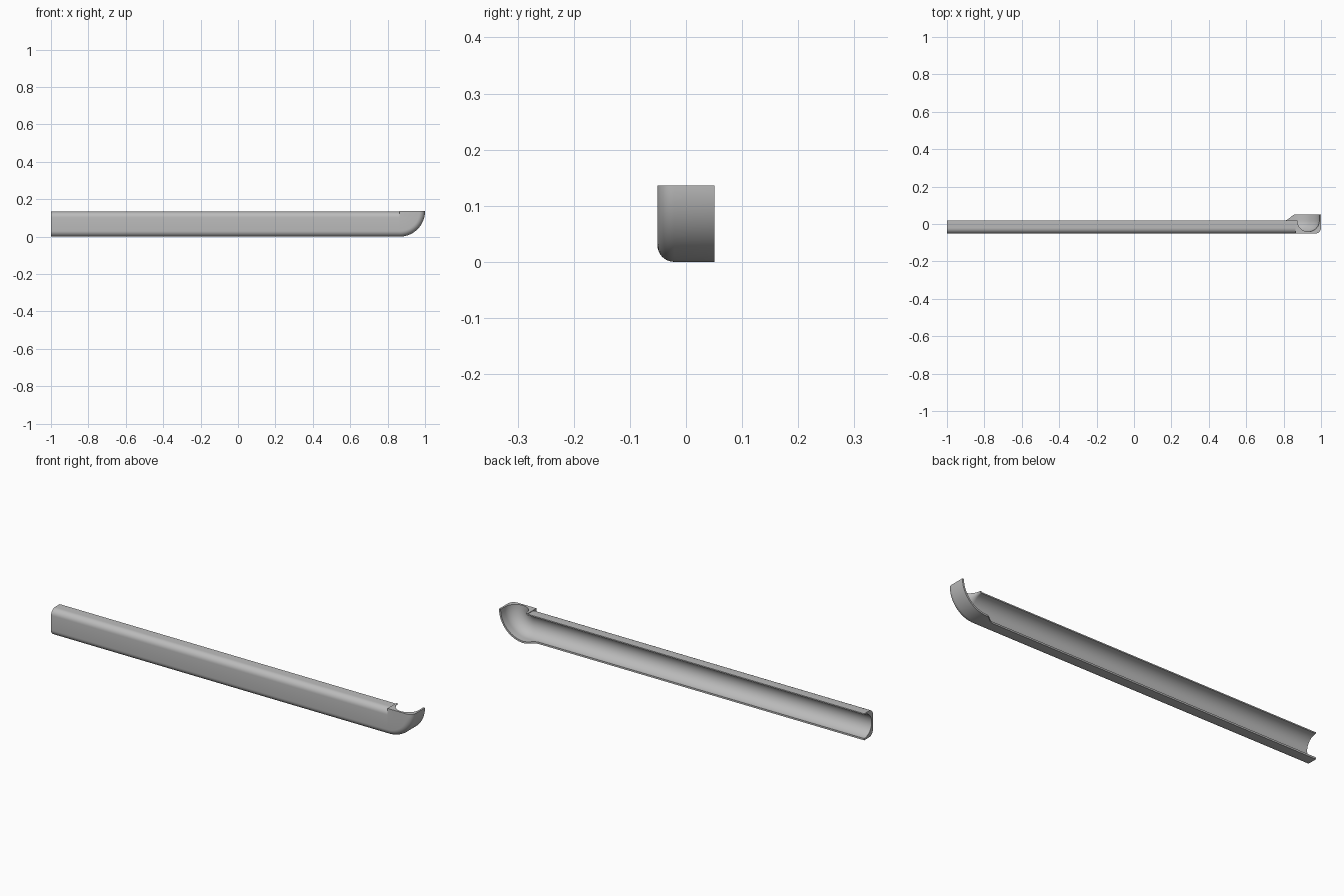
import bpy, bmesh, math

if "Cube" in bpy.data.objects:
    bpy.data.objects.remove(bpy.data.objects["Cube"])

grey = bpy.data.materials.new("plain grey")
grey.use_nodes = True
grey.diffuse_color = (0.5, 0.5, 0.5, 1)
grey.node_tree.nodes["Principled BSDF"].inputs["Base Color"].default_value = (0.5, 0.5, 0.5, 1)

HEIGHT, FRONT, LIP, BACK = 0.136, -0.051, 0.018, 0.051
WALL, ROUND, BEND_X = 0.009, 0.03, 1 - 0.136
BORE = HEIGHT / 2 - WALL


def arc(cd, cy, r, start, end, steps):
    return [(cd + r * math.cos(math.radians(start + (end - start) * i / steps)),
             cy + r * math.sin(math.radians(start + (end - start) * i / steps)))
            for i in range(steps + 1)]


def section(top, top_round, back):
    """C-shaped wall section as (distance from the bend pivot, y)."""
    pts = [(top, LIP)]
    pts += arc(top + top_round, FRONT + top_round, top_round, 180, 270, 8)
    pts += arc(HEIGHT - ROUND, FRONT + ROUND, ROUND, 270, 360, 8)
    pts += [(HEIGHT, back), (HEIGHT - WALL, back)]
    pts += arc(HEIGHT / 2, LIP, BORE, 0, -180, 28)
    return pts


# Stations along the run: straight channel, flared lower lip, then the bend
stations = [(-1, 0, section(0.003, ROUND, LIP + 0.0005))]
for i in range(9):
    t = i / 8
    flare = LIP + 0.0005 + (BACK - LIP - 0.0005) * t * t * (3 - 2 * t)
    stations.append((0.805 + (BEND_X - 0.805) * t, 0, section(0.003, ROUND, flare)))
for i in range(25):
    stations.append((BEND_X, math.pi / 2 * i / 24, section(0, 0.0005, BACK)))

bm = bmesh.new()
rings = []
for x, angle, pts in stations:
    rings.append([bm.verts.new((x + d * math.sin(angle), y, HEIGHT - d * math.cos(angle)))
                  for d, y in pts])
count = len(rings[0])
for a, b in zip(rings, rings[1:]):
    for i in range(count):
        j = (i + 1) % count
        bm.faces.new((a[i], a[j], b[j], b[i]))
bm.faces.new(rings[0])
bm.faces.new(rings[-1][::-1])
bmesh.ops.remove_doubles(bm, verts=bm.verts, dist=0.00002)
bmesh.ops.recalc_face_normals(bm, faces=bm.faces)

mesh = bpy.data.meshes.new("channel_with_elbow")
bm.to_mesh(mesh)
bm.free()
mesh.materials.append(grey)
channel = bpy.data.objects.new("channel_with_elbow", mesh)
bpy.context.collection.objects.link(channel)
bpy.ops.object.select_all(action="DESELECT")
channel.select_set(True)
bpy.context.view_layer.objects.active = channel
bpy.ops.object.shade_smooth_by_angle(angle=math.radians(30))
